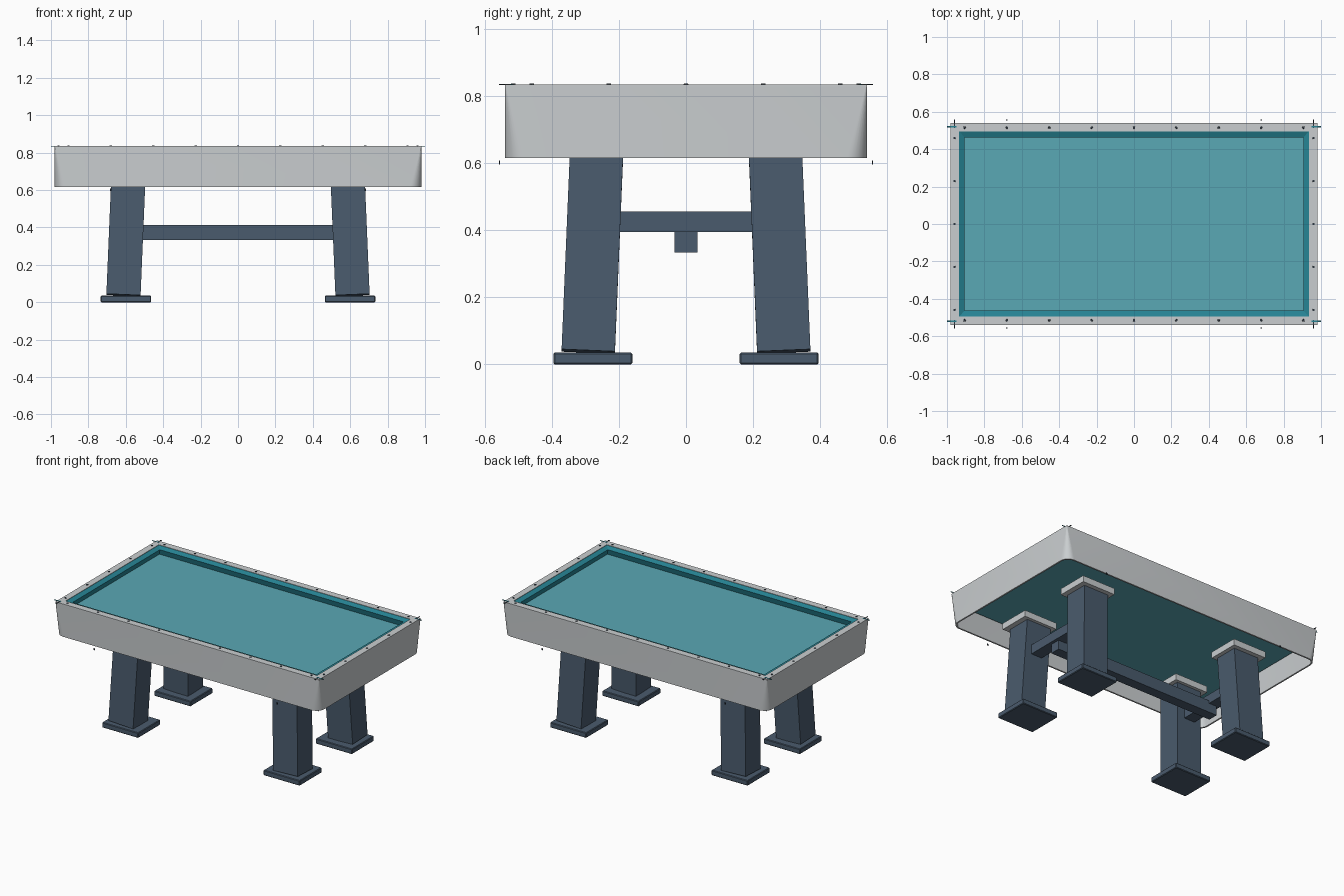
import bpy, bmesh, math
from mathutils import Matrix, Vector

if "Cube" in bpy.data.objects:
    bpy.data.objects.remove(bpy.data.objects["Cube"])


def srgb(r, g, b):
    def lin(c):
        c /= 255
        return c / 12.92 if c <= 0.04045 else ((c + 0.055) / 1.055) ** 2.4
    return (lin(r), lin(g), lin(b), 1)


def material(name, rgb):
    m = bpy.data.materials.new(name)
    m.diffuse_color = srgb(*rgb)
    m.use_nodes = True
    m.node_tree.nodes["Principled BSDF"].inputs["Base Color"].default_value = m.diffuse_color
    return m


GREY = material("light grey", (202, 206, 208))
SLATE = material("slate blue", (74, 91, 109))
CLOTH = material("bed teal", (90, 168, 181))
CUSHION = material("cushion teal", (38, 132, 148))
DARK = material("dark marker", (45, 55, 65))


def finish(name, bm, mat):
    bmesh.ops.recalc_face_normals(bm, faces=bm.faces)
    me = bpy.data.meshes.new(name)
    bm.to_mesh(me)
    bm.free()
    me.materials.append(mat)
    ob = bpy.data.objects.new(name, me)
    bpy.context.collection.objects.link(ob)
    return ob


def box(name, centre, size, mat, rot=None, bevel=0):
    bm = bmesh.new()
    bmesh.ops.create_cube(bm, size=1, matrix=Matrix.Diagonal((*size, 1)))
    if bevel:
        bmesh.ops.bevel(bm, geom=bm.edges[:], offset=bevel, segments=1, affect='EDGES')
    bm.transform(Matrix.Translation(centre) @ (rot or Matrix()))
    return finish(name, bm, mat)


def ring(hx, hy, r, z, seg):
    """Rounded rectangle outline; seg=0 gives sharp corners."""
    pts = []
    for q, (sx, sy) in enumerate([(1, 1), (-1, 1), (-1, -1), (1, -1)]):
        for i in range(seg + 1):
            a = math.pi / 2 * (q + (i / seg if seg else 0))
            k = r if seg else 0
            pts.append((sx * (hx - k) + k * math.cos(a),
                        sy * (hy - k) + k * math.sin(a), z))
    return pts


def loft(name, rings, mat):
    """Closed frame swept through a loop of outlines."""
    bm = bmesh.new()
    rows = [[bm.verts.new(p) for p in r] for r in rings]
    n = len(rows[0])
    for a, b in zip(rows, rows[1:] + rows[:1]):
        for i in range(n):
            j = (i + 1) % n
            bm.faces.new((a[i], a[j], b[j], b[i]))
    return finish(name, bm, mat)


# Apron: thin skirt whose corners round off towards the bottom
apron = loft("apron", [ring(0.98, 0.54, 0.004, 0.829, 8), ring(0.98, 0.54, 0.06, 0.615, 8),
                       ring(0.97, 0.53, 0.05, 0.615, 8), ring(0.97, 0.53, 0.003, 0.829, 8)], GREY)
bpy.context.view_layer.objects.active = apron
apron.select_set(True)
bpy.ops.object.shade_smooth_by_angle(angle=math.radians(30))
apron.select_set(False)

# Rail cap around the top
loft("rail_top", [ring(0.98, 0.54, 0, 0.835, 0), ring(0.98, 0.54, 0, 0.827, 0),
                  ring(0.935, 0.495, 0, 0.827, 0), ring(0.935, 0.495, 0, 0.835, 0)], GREY)

# Cushions sloping in to a nose, undercut down to the bed
loft("cushions", [ring(0.937, 0.497, 0, 0.833, 0), ring(0.905, 0.463, 0, 0.821, 0),
                  ring(0.915, 0.473, 0, 0.784, 0), ring(0.955, 0.515, 0, 0.784, 0),
                  ring(0.955, 0.515, 0, 0.827, 0)], CUSHION)

# Playing bed
box("bed", (0, 0, 0.7725), (1.92, 1.04, 0.025), CLOTH)


# Rail sight markers
def sight(x, y):
    bm = bmesh.new()
    bmesh.ops.create_cone(bm, cap_ends=True, segments=8, radius1=0.007, radius2=0.006,
                          depth=0.004, matrix=Matrix.Translation((x, y, 0.836)))
    finish("rail_sight", bm, DARK)


for s in (-1, 1):
    for i in range(-4, 5):
        sight(i * 0.2265, s * 0.515)
    for i in range(-2, 3):
        sight(s * 0.96, i * 0.23)

# Legs, feet, caps and corner pins, one set per corner
tilt = math.radians(2.4)
for sx in (-1, 1):
    for sy in (-1, 1):
        lean = Matrix.Rotation(-sx * tilt, 4, 'Y') @ Matrix.Rotation(sy * tilt, 4, 'X')
        box("leg", (sx * 0.6, sy * 0.279, 0.333), (0.183, 0.159, 0.59), SLATE, lean)
        box("foot", (sx * 0.6, sy * 0.2775, 0.0175), (0.27, 0.235, 0.035), SLATE, bevel=0.004)
        box("leg_cap", (sx * 0.592, sy * 0.272, 0.636), (0.245, 0.21, 0.042), GREY)
        box("corner_pin_x", (sx * 0.975, sy * 0.52, 0.835), (0.05, 0.006, 0.003), CUSHION)
        box("corner_pin_y", (sx * 0.96, sy * 0.535, 0.835), (0.006, 0.045, 0.003), DARK)
        box("side_marker", (sx * 0.68, sy * 0.556, 0.602), (0.008, 0.003, 0.012), DARK)

# Stretchers: one across each leg pair, one joining them
for s in (-1, 1):
    box("cross_stretcher", (s * 0.6, 0, 0.425), (0.08, 0.44, 0.062), SLATE)
box("long_stretcher", (0, 0, 0.373), (1.24, 0.068, 0.08), SLATE)
